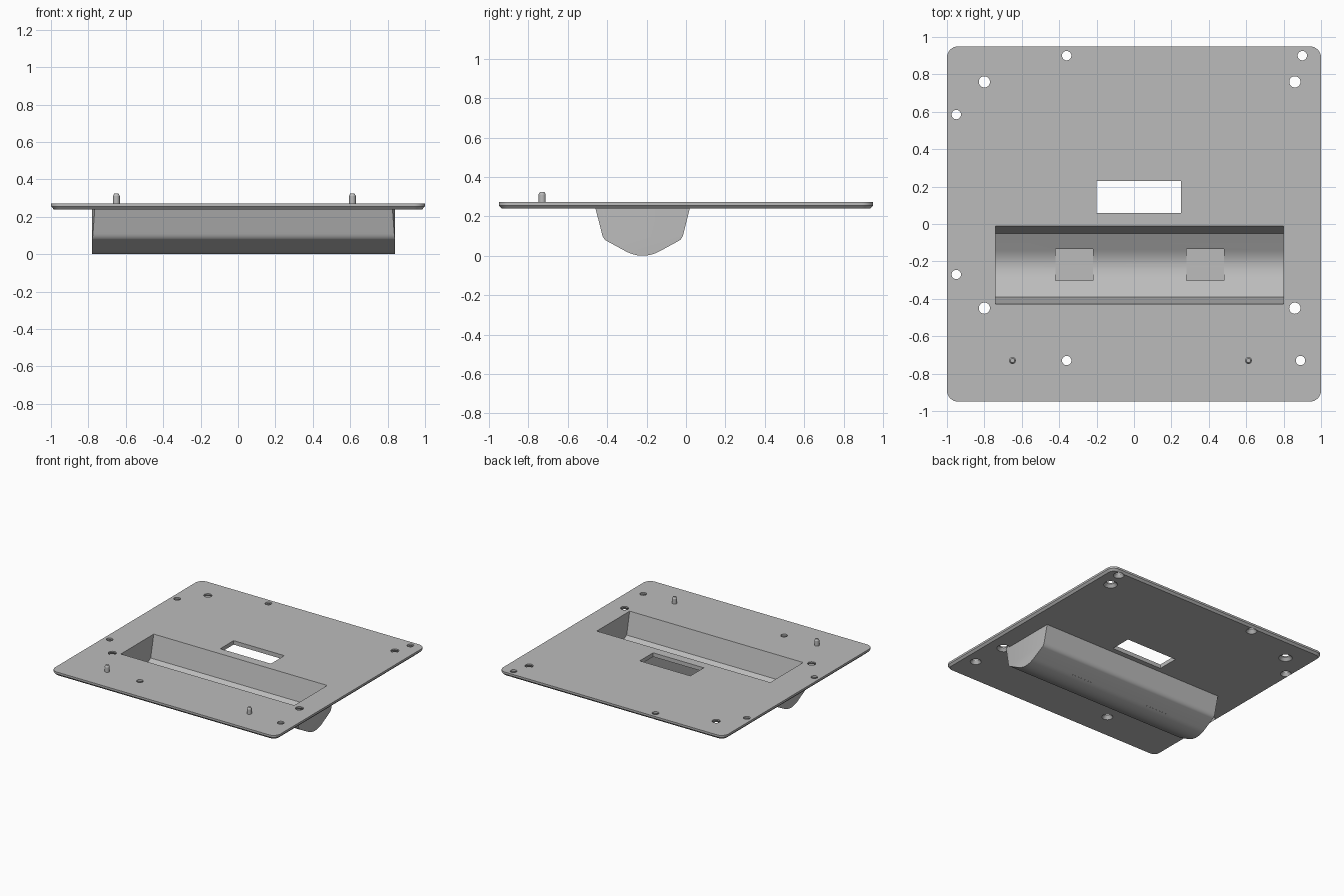
import bpy, bmesh, math
from mathutils import Vector

old = bpy.data.objects.get("Cube")
if old:
    bpy.data.objects.remove(old, do_unlink=True)

grey = bpy.data.materials.new("plain grey")
grey.use_nodes = True
GREY = (0.5, 0.5, 0.5, 1)
grey.diffuse_color = GREY
grey.node_tree.nodes["Principled BSDF"].inputs["Base Color"].default_value = GREY

TOP, BOTTOM = 0.272, 0.24
MID_X, MID_Y = 0.03, -0.22


def loft(name, rings):
    """Closed solid through a stack of equal-length rings."""
    bm = bmesh.new()
    loops = [[bm.verts.new(p) for p in ring] for ring in rings]
    n = len(loops[0])
    for a, b in zip(loops, loops[1:]):
        for i in range(n):
            j = (i + 1) % n
            bm.faces.new((a[i], a[j], b[j], b[i]))
    bm.faces.new(loops[0])
    bm.faces.new(loops[-1])
    bmesh.ops.recalc_face_normals(bm, faces=bm.faces)
    mesh = bpy.data.meshes.new(name)
    bm.to_mesh(mesh)
    bm.free()
    mesh.materials.append(grey)
    obj = bpy.data.objects.new(name, mesh)
    bpy.context.collection.objects.link(obj)
    return obj


def turned(name, x, y, profile, n=32):
    """Round solid from (radius, height) pairs."""
    return loft(name, [[(x + r * math.cos(math.tau * i / n),
                         y + r * math.sin(math.tau * i / n), z)
                        for i in range(n)] for r, z in profile])


def box(name, x0, x1, y0, y1, z0, z1):
    return loft(name, [[(x0, y0, z), (x1, y0, z), (x1, y1, z), (x0, y1, z)] for z in (z0, z1)])


def rounded_rect(hx, hy, r, z, n=8):
    ring = []
    for k, (sx, sy) in enumerate(((1, 1), (-1, 1), (-1, -1), (1, -1))):
        for i in range(n + 1):
            a = math.pi / 2 * (k + i / n)
            ring.append((sx * (hx - r) + r * math.cos(a), sy * (hy - r) + r * math.sin(a), z))
    return ring


def blend(a, corner, b, n):
    """Smooth curve from a to b, pulled towards the corner."""
    a, corner, b = Vector(a), Vector(corner), Vector(b)
    return [a.lerp(corner, i / n).lerp(corner.lerp(b, i / n), i / n) for i in range(n + 1)]


def trough_solid(name, x0, x1, top, shoulder, flat, low, soft):
    """Symmetric channel section, given as (half width, height), run along x."""
    t, s, f = Vector(top), Vector(shoulder), Vector(flat)
    half = [t]
    if soft:
        half += blend(s.lerp(t, soft), s, s.lerp(f, soft), 6)
    else:
        half.append(s)
    belly = blend(f, (0, low), (-f.x, f.y), 20)
    section = half + belly + [Vector((-p.x, p.y)) for p in reversed(half)]
    return loft(name, [[(x, MID_Y + p.x, p.y) for p in section] for x in (x0, x1)])


def cut(obj, cutters):
    for c in cutters:
        c.hide_render = True
        mod = obj.modifiers.new("cut", 'BOOLEAN')
        mod.operation, mod.solver, mod.object = 'DIFFERENCE', 'EXACT', c
    deps = bpy.context.evaluated_depsgraph_get()
    mesh = bpy.data.meshes.new_from_object(obj.evaluated_get(deps))
    obj.modifiers.clear()
    obj.data = mesh


# Base plate with rounded corners and a chamfered underside
plate = loft("base_plate", [rounded_rect(0.985, 0.935, 0.045, BOTTOM),
                            rounded_rect(1, 0.95, 0.06, 0.256),
                            rounded_rect(1, 0.95, 0.06, TOP)])

# Hanging trough
trough = trough_solid("trough", -0.78, 0.84, (0.243, 0.255), (0.2, 0.085),
                      (0.09, 0.025), -0.024, 0.15)

# Pocket inside the trough, and the opening behind it
pocket = trough_solid("pocket_cutter", -0.74, 0.80, (0.215, 0.3), (0.17, 0.095),
                      (0.08, 0.045), 0.001, 0)
window = box("window_cutter", -0.2, 0.25, 0.06, 0.23, 0.2, 0.3)

# Countersunk screw holes, four large and six small
holes = []
large = [(x, y) for x in (-0.80, 0.86) for y in (-0.45, 0.76)]
small = [(-0.36, 0.9), (0.9, 0.9), (-0.95, 0.585), (-0.95, -0.27), (-0.36, -0.73), (0.89, -0.73)]
for places, r, rim in ((large, 0.03, 0.05), (small, 0.025, 0.04)):
    for x, y in places:
        holes.append(turned("hole_cutter", x, y,
                            [(rim, 0.22), (rim, BOTTOM), (r, 0.262), (r, 0.3)]))

# Flat recesses in the trough floor
recesses = [box("recess_cutter", x, x + 0.2, -0.303, -0.133, 0.0232, 0.15) for x in (-0.42, 0.28)]

# Clipped front corners of the trough
clips = []
for s in (-1, 1):
    plan = ((0.79, -0.48), (0.81, -0.41), (0.9, -0.41), (0.9, -0.48))
    clips.append(loft("corner_cutter", [[(MID_X + s * x, y, z) for x, y in plan]
                                        for z in (0.085, 0.3)]))

cut(plate, [pocket, window] + holes)
cut(trough, [pocket] + recesses + clips)
for c in [pocket, window] + holes + recesses + clips:
    bpy.data.objects.remove(c, do_unlink=True)

# Locating pegs with chamfered tips
pegs = [turned(side + "_peg", x, -0.73, [(0.018, 0.26), (0.018, 0.312), (0.011, 0.325)], 24)
        for side, x in (("right", -0.65), ("left", 0.612))]

# Smooth shading with crisp edges
bpy.ops.object.select_all(action='DESELECT')
for obj in [plate, trough] + pegs:
    obj.select_set(True)
bpy.context.view_layer.objects.active = plate
bpy.ops.object.shade_smooth_by_angle(angle=math.radians(25))
